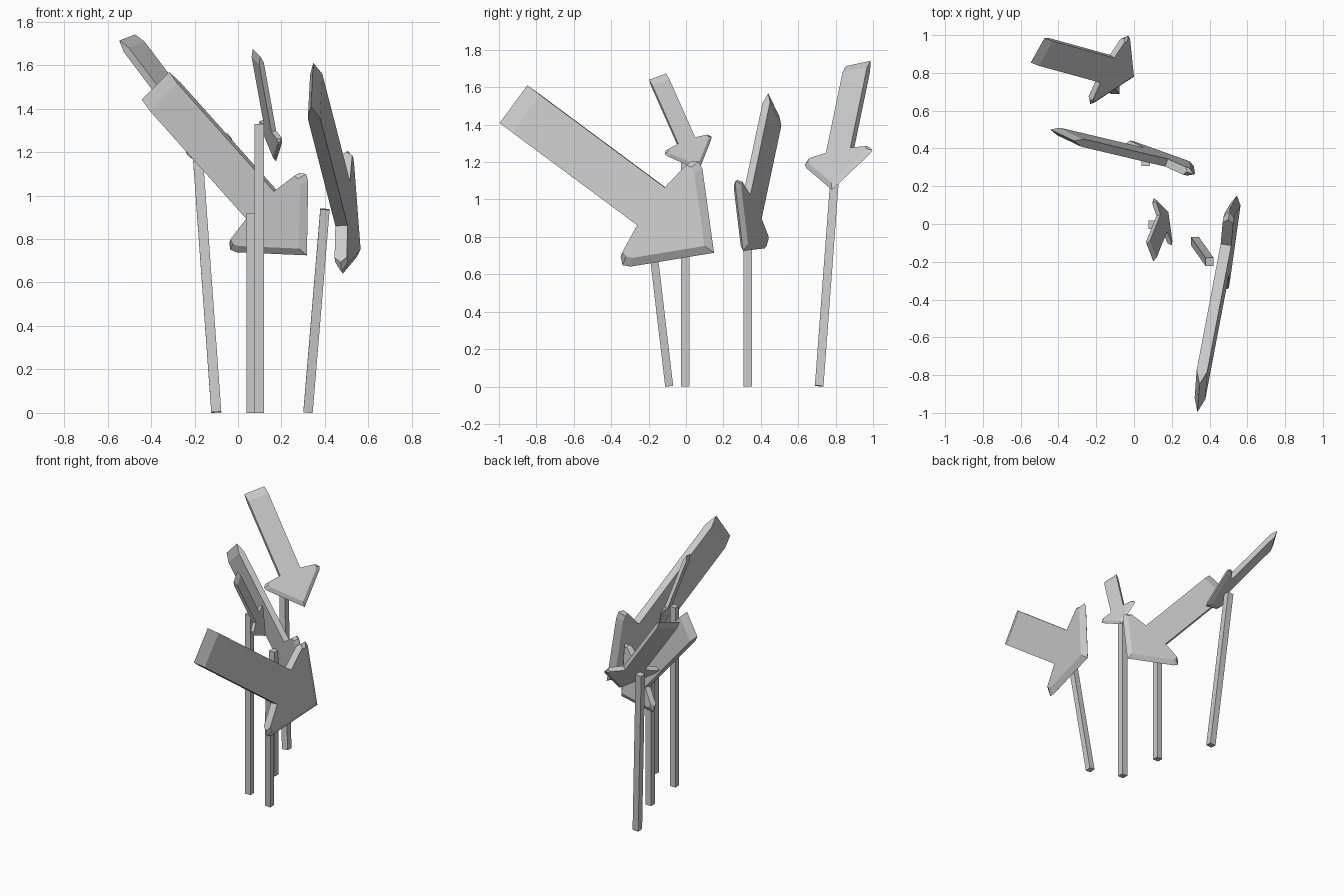
import bpy, bmesh
from mathutils import Vector, Matrix

if "Cube" in bpy.data.objects:
    bpy.data.objects.remove(bpy.data.objects["Cube"])

# Half outline of an arrow head, measured from the tip: (along, across)
EDGE = [(-0.42, 0.125), (-0.395, 0.315), (-0.36, 0.345), (-0.32, 0.325)]
FACE = [(-0.42, 0.125), (-0.398, 0.29), (-0.368, 0.297), (-0.335, 0.28)]
TAIL_BEVEL, TIP_BEVEL, THICK = 0.09, 0.06, 0.057


def outline(half, tail, tip):
    """Mirror the half outline into a closed loop."""
    side = [(tail, 0.125)] + half
    return side + [(tip, 0)] + [(x, -y) for x, y in reversed(side)]


def arrow(name, tail, tip, across, k):
    """Flat arrow with tapered tail and head; k scales width, head and thickness."""
    tail, tip = Vector(tail), Vector(tip)
    d = tip - tail
    length = d.length / k
    d.normalize()
    n = d.cross(Vector(across)).normalized()
    v = n.cross(d)
    mid = outline(EDGE, -length, 0)
    flat = outline(FACE, -length + TAIL_BEVEL, -TIP_BEVEL)
    bm = bmesh.new()
    layers = []
    for loop, h in ((flat, -THICK / 2), (mid, 0), (flat, THICK / 2)):
        layers.append([bm.verts.new(tip + k * (d * x + v * y + n * h)) for x, y in loop])
    bm.faces.new(layers[0])
    bm.faces.new(layers[2])
    count = len(mid)
    for lo, hi in zip(layers, layers[1:]):
        for i in range(count):
            j = (i + 1) % count
            bm.faces.new((lo[i], lo[j], hi[j], hi[i]))
    bmesh.ops.recalc_face_normals(bm, faces=bm.faces)
    me = bpy.data.meshes.new(name)
    bm.to_mesh(me)
    bm.free()
    bpy.context.collection.objects.link(bpy.data.objects.new(name, me))


def post(name, base, top, w=0.043):
    """Square post from base to top."""
    a, b = Vector(base), Vector(top)
    d = b - a
    z = d.normalized()
    x = Vector((1, 0, 0))
    x = (x - z * x.dot(z)).normalized()
    y = z.cross(x)
    m = Matrix((x * w, y * w, d)).transposed().to_4x4()
    m.translation = (a + b) / 2
    bm = bmesh.new()
    bmesh.ops.create_cube(bm, size=1, matrix=m)
    me = bpy.data.meshes.new(name)
    bm.to_mesh(me)
    bm.free()
    bpy.context.collection.objects.link(bpy.data.objects.new(name, me))


# Four arrow boards: tail centre, tip, across direction, scale
arrow("front_arrow", (0.341, -0.922, 1.51), (0.545, 0.15, 0.715), (0.012, 0.155, 0.2), 1.0)
arrow("small_arrow", (0.085, -0.152, 1.657), (0.175, 0.07, 1.157), (-0.035, 0.09, 0.035), 0.41)
arrow("middle_arrow", (-0.38, 0.47, 1.505), (0.317, 0.305, 0.725), (0.125, -0.06, 0.13), 0.755)
arrow("back_arrow", (-0.51, 0.92, 1.727), (0.0, 0.78, 1.052), (0.075, 0.13, 0.025), 0.61)

# Posts
post("front_post", (0.322, -0.09, 0.003), (0.4, -0.2, 0.937))
post("small_post", (0.098, -0.005, 0), (0.098, -0.005, 1.33), 0.045)
post("middle_post", (0.062, 0.33, 0), (0.062, 0.33, 0.92), 0.045)
post("back_post", (-0.1, 0.712, 0.003), (-0.187, 0.802, 1.21), 0.046)
